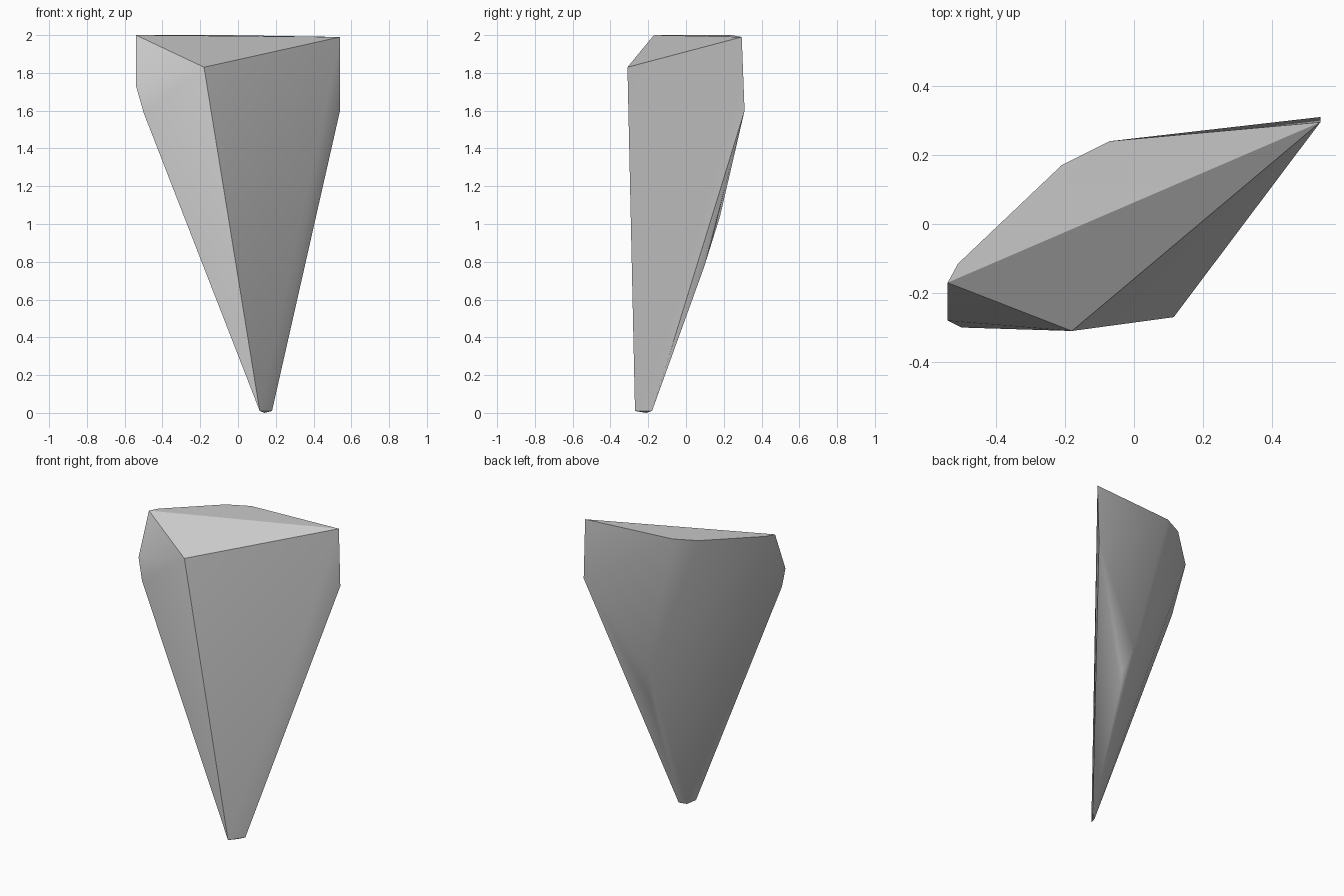
import bpy
import bmesh
import math

cube = bpy.data.objects.get("Cube")
if cube:
    bpy.data.objects.remove(cube, do_unlink=True)

# Corners of the shard, grouped by region
top_rim = [(-0.54, -0.17, 2.0), (-0.51, -0.115, 2.0), (-0.21, 0.17, 2.0),
           (-0.07, 0.24, 2.0), (0.54, 0.295, 1.99)]
front_peak = [(-0.18, -0.31, 1.83)]
left_shoulder = [(-0.54, -0.28, 1.73), (-0.50, -0.30, 1.59)]
right_shoulder = [(0.54, 0.31, 1.6)]
back_ridge = [(0.124, 0.21, 1.46), (0.15, 0.18, 1.04),
              (0.2, 0.122, 0.86), (0.19, 0.095, 0.77)]
tip = [(0.115, -0.27, 0.01), (0.18, -0.18, 0.01), (0.14, -0.21, 0.0)]

# Wrap the corners in a closed faceted skin
bm = bmesh.new()
for point in top_rim + front_peak + left_shoulder + right_shoulder + back_ridge + tip:
    bm.verts.new(point)
hull = bmesh.ops.convex_hull(bm, input=bm.verts[:])
bmesh.ops.delete(bm, geom=hull["geom_interior"], context='VERTS')
bmesh.ops.dissolve_limit(bm, angle_limit=math.radians(1),
                         verts=bm.verts[:], edges=bm.edges[:])
bmesh.ops.recalc_face_normals(bm, faces=bm.faces[:])
mesh = bpy.data.meshes.new("stone_shard")
bm.to_mesh(mesh)
bm.free()
shard = bpy.data.objects.new("stone_shard", mesh)
bpy.context.collection.objects.link(shard)

# Plain grey stone
stone = bpy.data.materials.new("grey_stone")
stone.use_nodes = True
colour = (0.58, 0.58, 0.58, 1.0)
stone.diffuse_color = colour
stone.node_tree.nodes["Principled BSDF"].inputs["Base Color"].default_value = colour
mesh.materials.append(stone)

# Soft facets with crisp main edges
bpy.ops.object.select_all(action='DESELECT')
shard.select_set(True)
bpy.context.view_layer.objects.active = shard
bpy.ops.object.shade_smooth_by_angle(angle=math.radians(30))
